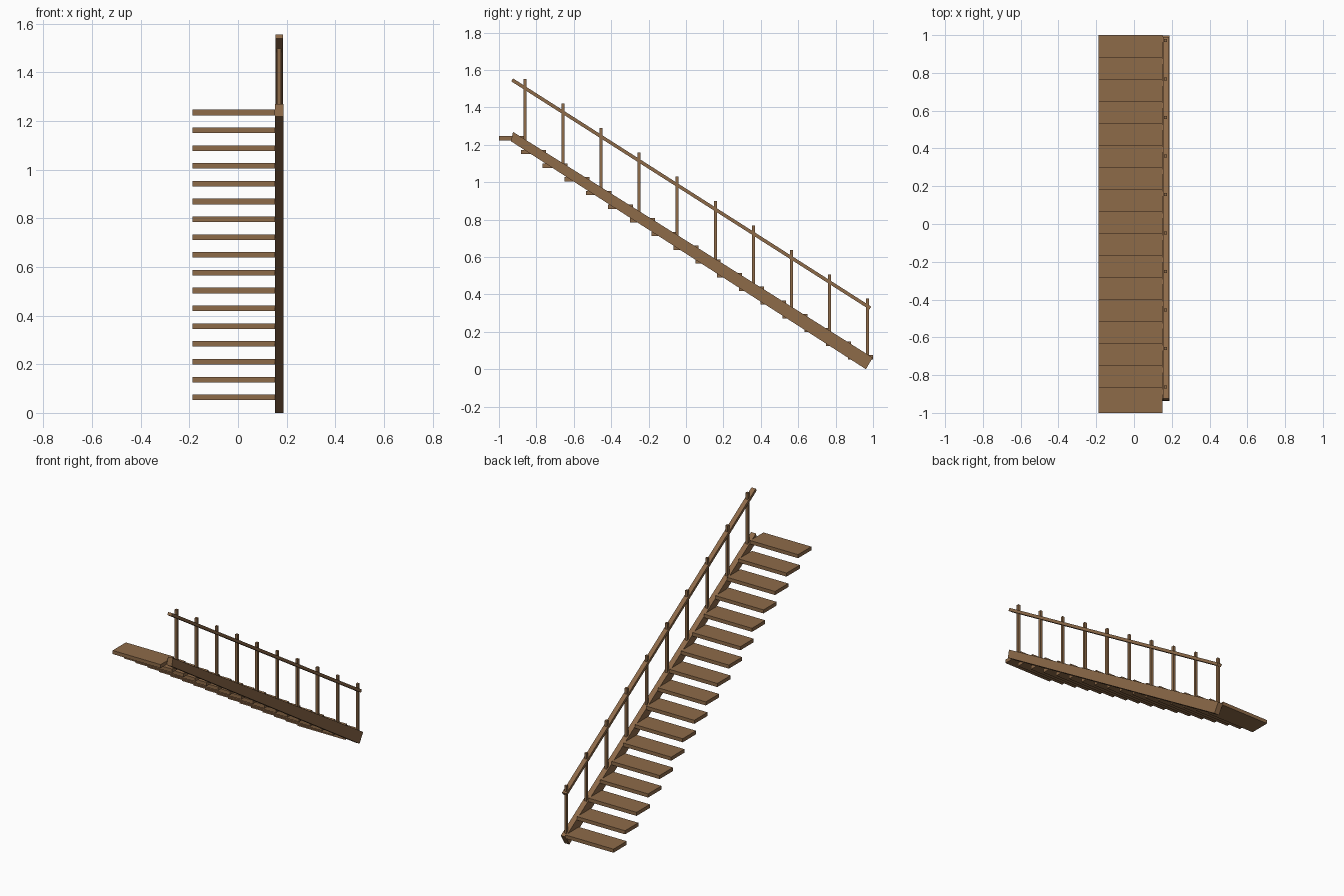
import bpy

cube = bpy.data.objects.get("Cube")
if cube:
    bpy.data.objects.remove(cube, do_unlink=True)

wood = bpy.data.materials.new("brown_wood")
wood.use_nodes = True
wood.diffuse_color = (0.27, 0.145, 0.066, 1)
wood.node_tree.nodes["Principled BSDF"].inputs["Base Color"].default_value = wood.diffuse_color


def extrude_x(name, outline, x0, x1):
    """Solid made by extruding a (y, z) outline from x0 to x1."""
    n = len(outline)
    verts = [(x, y, z) for x in (x0, x1) for y, z in outline]
    faces = [tuple(range(n))[::-1], tuple(range(n, 2 * n))]
    faces += [(i, (i + 1) % n, (i + 1) % n + n, i + n) for i in range(n)]
    mesh = bpy.data.meshes.new(name)
    mesh.from_pydata(verts, [], faces)
    mesh.materials.append(wood)
    obj = bpy.data.objects.new(name, mesh)
    bpy.context.collection.objects.link(obj)
    return obj


def block(name, x0, x1, y0, y1, z0, z1):
    return extrude_x(name, [(y0, z0), (y1, z0), (y1, z1), (y0, z1)], x0, x1)


# Open treads, descending from front to back
TREADS, DEPTH, THICK = 17, 0.134, 0.023
run = (2 - DEPTH) / (TREADS - 1)
rise = 0.0732
for i in range(TREADS):
    y = -1 + i * run
    z = 1.235 - i * rise
    block(f"tread_{i + 1}", -0.187, 0.152, y, y + DEPTH, z - THICK / 2, z + THICK / 2)

# Sloping side beam
extrude_x("stringer", [(-0.936, 1.219), (0.962, 0), (0.998, 0.062), (-0.925, 1.269)], 0.152, 0.187)

# Handrail parallel to the beam
extrude_x("handrail", [(-0.934, 1.539), (0.981, 0.319), (0.99, 0.335), (-0.925, 1.555)], 0.154, 0.184)

# Balusters, rising from inside the beam to just above the handrail
POSTS, HALF = 10, 0.008
for i in range(POSTS):
    y = -0.862 + i * 0.2037
    top = 1.551 - i * 0.1304
    block(f"baluster_{i + 1}", 0.168 - HALF, 0.168 + HALF, y - HALF, y + HALF, top - 0.34, top)
